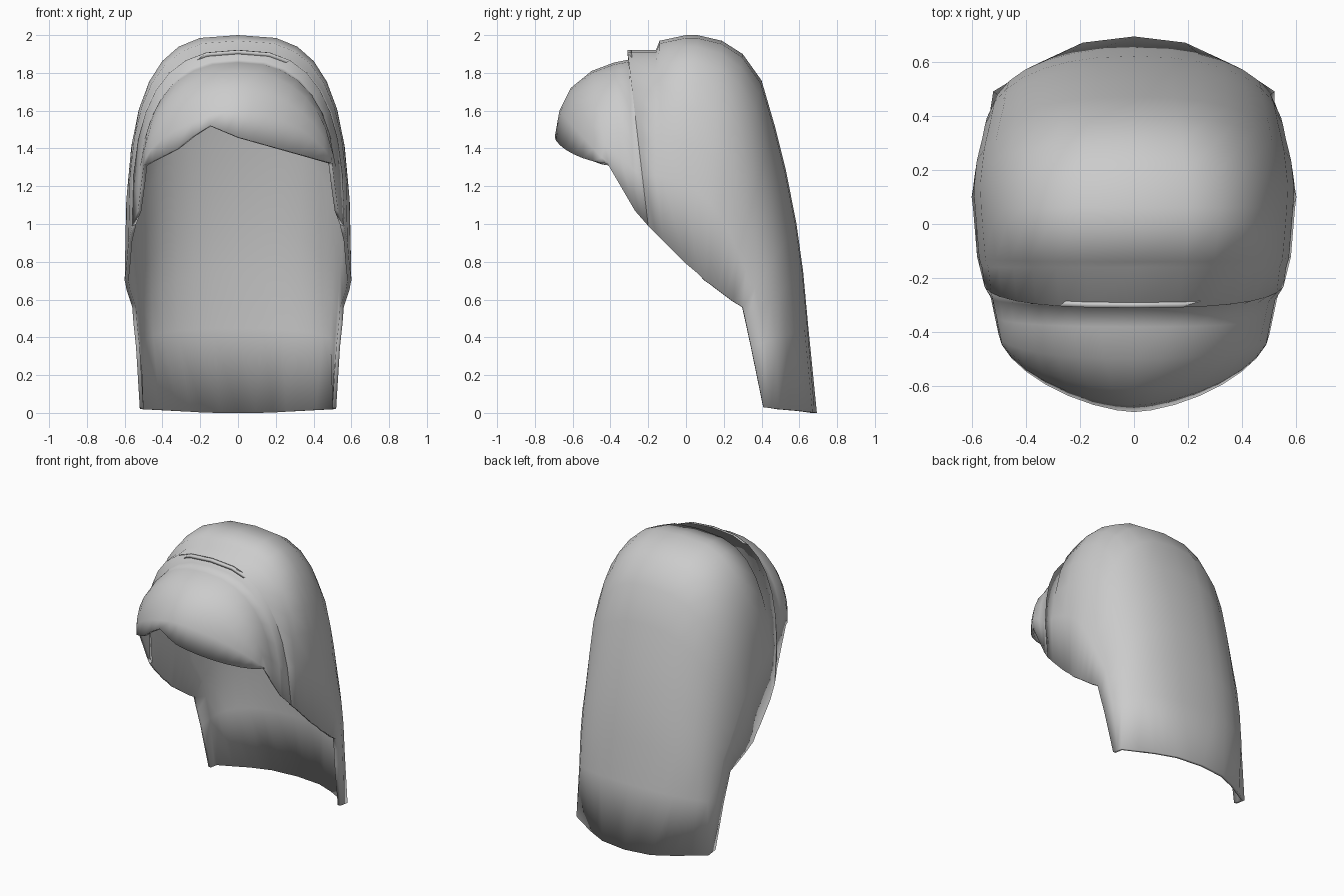
import bpy, bmesh, math
from mathutils import Vector

if "Cube" in bpy.data.objects:
    bpy.data.objects.remove(bpy.data.objects["Cube"])

grey = bpy.data.materials.new("hair_grey")
grey.use_nodes = True
colour = (0.6, 0.6, 0.6, 1)
grey.diffuse_color = colour
grey.node_tree.nodes["Principled BSDF"].inputs["Base Color"].default_value = colour

STEPS = 8  # segments in each half arch


def arch(crown, edge, width, power):
    """Rounded arch from the right edge over the crown to the left edge."""
    points = []
    for i in range(-STEPS, STEPS + 1):
        a = abs(i) / STEPS * math.pi / 2
        x = math.copysign(width * math.sin(a) ** (2 / power), i)
        f = max(math.cos(a), 0) ** (2 / power) if abs(i) < STEPS else 0
        y, z = (e + (c - e) * f for c, e in zip(crown, edge))
        points.append((x, y, z))
    return points


def angular_arch(half):
    """Mirrored arch with straight segments, given from centre to left edge."""
    left = []
    for a, b in zip(half, half[1:]):
        a, b = Vector(a), Vector(b)
        left += [a.lerp(b, 0.5), b]
    right = [Vector((-p.x, p.y, p.z)) for p in reversed(left)]
    return right + [Vector(half[0])] + left


def loft(name, rows):
    """Skin a thin smooth shell through arches listed from front to back."""
    bm = bmesh.new()
    grid = [[bm.verts.new(p) for p in row] for row in rows]
    for a, b in zip(grid, grid[1:]):
        for i in range(len(a) - 1):
            bm.faces.new((a[i], a[i + 1], b[i + 1], b[i]))
    bmesh.ops.remove_doubles(bm, verts=bm.verts, dist=0.0005)
    mesh = bpy.data.meshes.new(name)
    bm.to_mesh(mesh)
    bm.free()
    mesh.materials.append(grey)
    obj = bpy.data.objects.new(name, mesh)
    bpy.context.collection.objects.link(obj)
    shell = obj.modifiers.new("thickness", "SOLIDIFY")
    shell.thickness = 0.02
    shell.offset = -1
    mesh.shade_smooth()


# Back hair: crown (y, z), side edge (y, z), half width, squareness
rim = ((-0.31, 1.92), (-0.2, 0.99), 0.56, 2.7)
back_rows = [
    rim,
    ((-0.16, 1.92), (-0.16, 0.95), 0.57, 2.8),
    ((-0.14, 1.97), (-0.12, 0.91), 0.58, 2.9),
    ((0, 2.0), (0, 0.79), 0.59, 3.05),
    ((0.06, 2.0), (0.06, 0.74), 0.595, 3.05),
    ((0.19, 1.97), (0.1, 0.7), 0.6, 2.9),
    ((0.3, 1.9), (0.13, 0.68), 0.595, 2.7),
    ((0.4, 1.76), (0.17, 0.65), 0.59, 2.5),
    ((0.47, 1.52), (0.21, 0.62), 0.58, 2.4),
    ((0.53, 1.28), (0.25, 0.59), 0.57, 2.3),
    ((0.585, 1.0), (0.3, 0.56), 0.56, 2.25),
    ((0.62, 0.75), (0.32, 0.47), 0.553, 2.3),
    ((0.648, 0.45), (0.345, 0.35), 0.54, 2.35),
]
nape = angular_arch([(0, 0.693, 0), (0.19, 0.67, 0.003), (0.33, 0.605, 0.01),
                     (0.52, 0.49, 0.02), (0.52, 0.41, 0.03)])
loft("back_hair", [arch(*row) for row in back_rows] + [nape])

# Fringe: a bulge from the parted hem up to a lip under the rim
corner = (-0.41, 1.31)
fringe_rows = [
    ((-0.67, 1.6), corner, 0.5, 1.65),
    ((-0.61, 1.72), corner, 0.5, 1.8),
    ((-0.5, 1.81), corner, 0.5, 2.1),
    ((-0.38, 1.855), (-0.34, 1.19), 0.515, 2.4),
    ((-0.305, 1.87), (-0.27, 1.07), 0.53, 2.5),
    rim,
]
hem_points = [(-0.5, 1.31), (-0.3, 1.41), (-0.17, 1.53), (0, 1.46), (0.5, 1.32)]


def hem_height(x):
    for (x0, z0), (x1, z1) in zip(hem_points, hem_points[1:]):
        if x <= x1:
            return z0 + (z1 - z0) * (x - x0) / (x1 - x0)
    return hem_points[-1][1]


hem = [(x, y, hem_height(x)) for x, y, z in arch((-0.695, 1.46), corner, 0.5, 1.6)]
loft("fringe", [hem] + [arch(*row) for row in fringe_rows])
